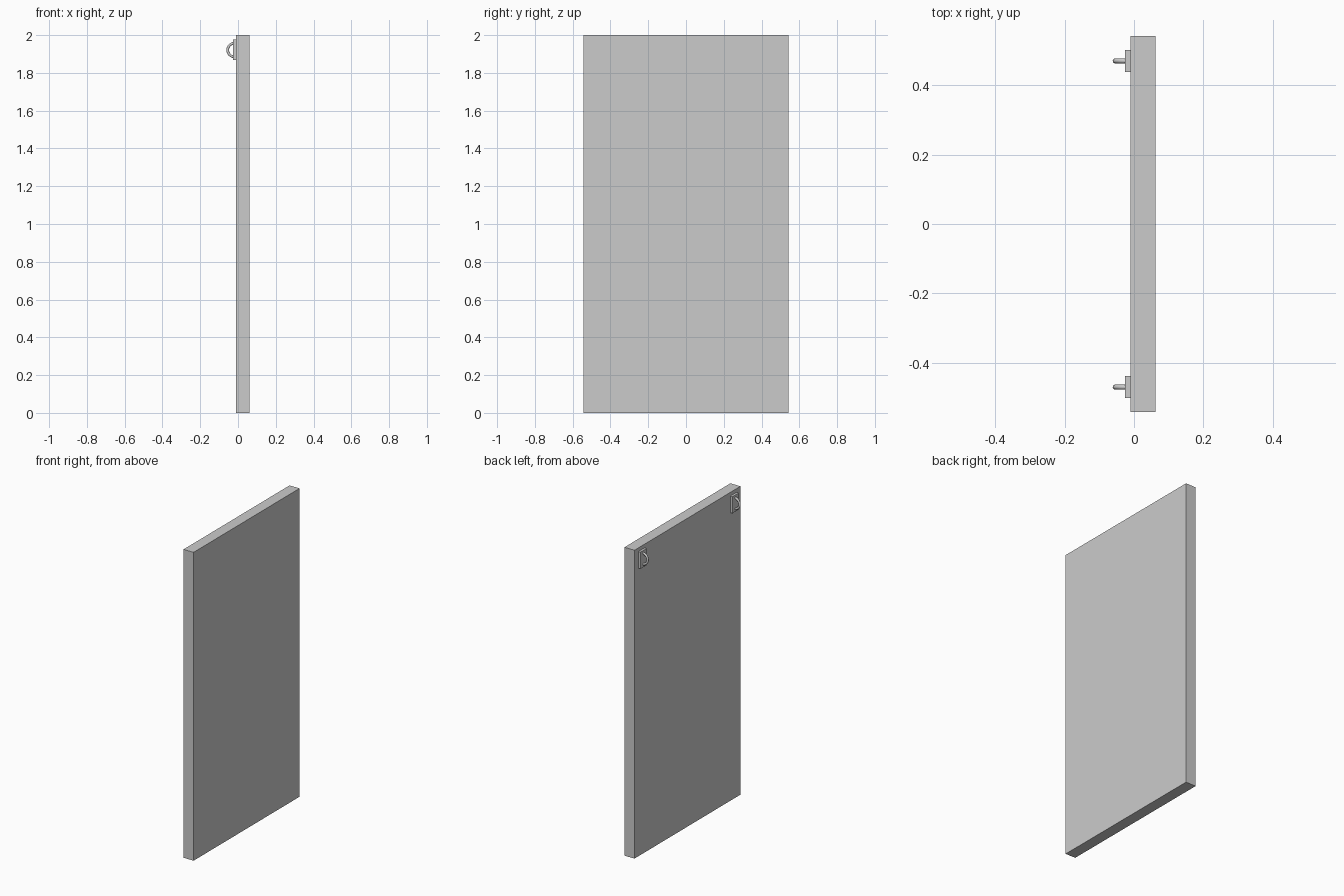
import bpy, bmesh
from math import pi
from mathutils import Matrix, Vector

if "Cube" in bpy.data.objects:
    bpy.data.objects.remove(bpy.data.objects["Cube"])


def finish(bm, name):
    bmesh.ops.recalc_face_normals(bm, faces=bm.faces[:])
    mesh = bpy.data.meshes.new(name)
    bm.to_mesh(mesh)
    bm.free()
    obj = bpy.data.objects.new(name, mesh)
    bpy.context.collection.objects.link(obj)
    return obj


def box(name, lo, hi):
    lo, hi = Vector(lo), Vector(hi)
    bm = bmesh.new()
    bmesh.ops.create_cube(bm, size=1, matrix=Matrix.Translation((lo + hi) / 2)
                          @ Matrix.Diagonal((*(hi - lo), 1)))
    return finish(bm, name)


def half_ring(name, centre, radius, tube):
    # Circle section swept half a turn about y, bulging towards -x
    centre = Vector(centre)
    bm = bmesh.new()
    section = bmesh.ops.create_circle(
        bm, cap_ends=True, segments=16, radius=tube,
        matrix=Matrix.Translation(centre + Vector((0, 0, radius)))
        @ Matrix.Rotation(pi / 2, 4, 'Y'))
    start = bm.faces[:]
    bmesh.ops.spin(bm, geom=start + bm.edges[:] + section["verts"], cent=centre,
                   axis=(0, 1, 0), angle=-pi, steps=24, use_duplicate=False)
    obj = finish(bm, name)
    bpy.ops.object.select_all(action='DESELECT')
    obj.select_set(True)
    bpy.context.view_layer.objects.active = obj
    bpy.ops.object.shade_smooth_by_angle(angle=pi / 6)
    return obj


# Main slab
box("panel", (-0.0105, -0.543, 0), (0.0615, 0.543, 2))

# Two hanging brackets on the back of the slab
for side, y in (("left", -0.471), ("right", 0.471)):
    box(side + "_bracket_plate", (-0.0255, y - 0.0315, 1.868), (-0.0105, y + 0.0315, 1.976))
    half_ring(side + "_bracket_ring", (-0.0185, y, 1.921), 0.036, 0.007)
